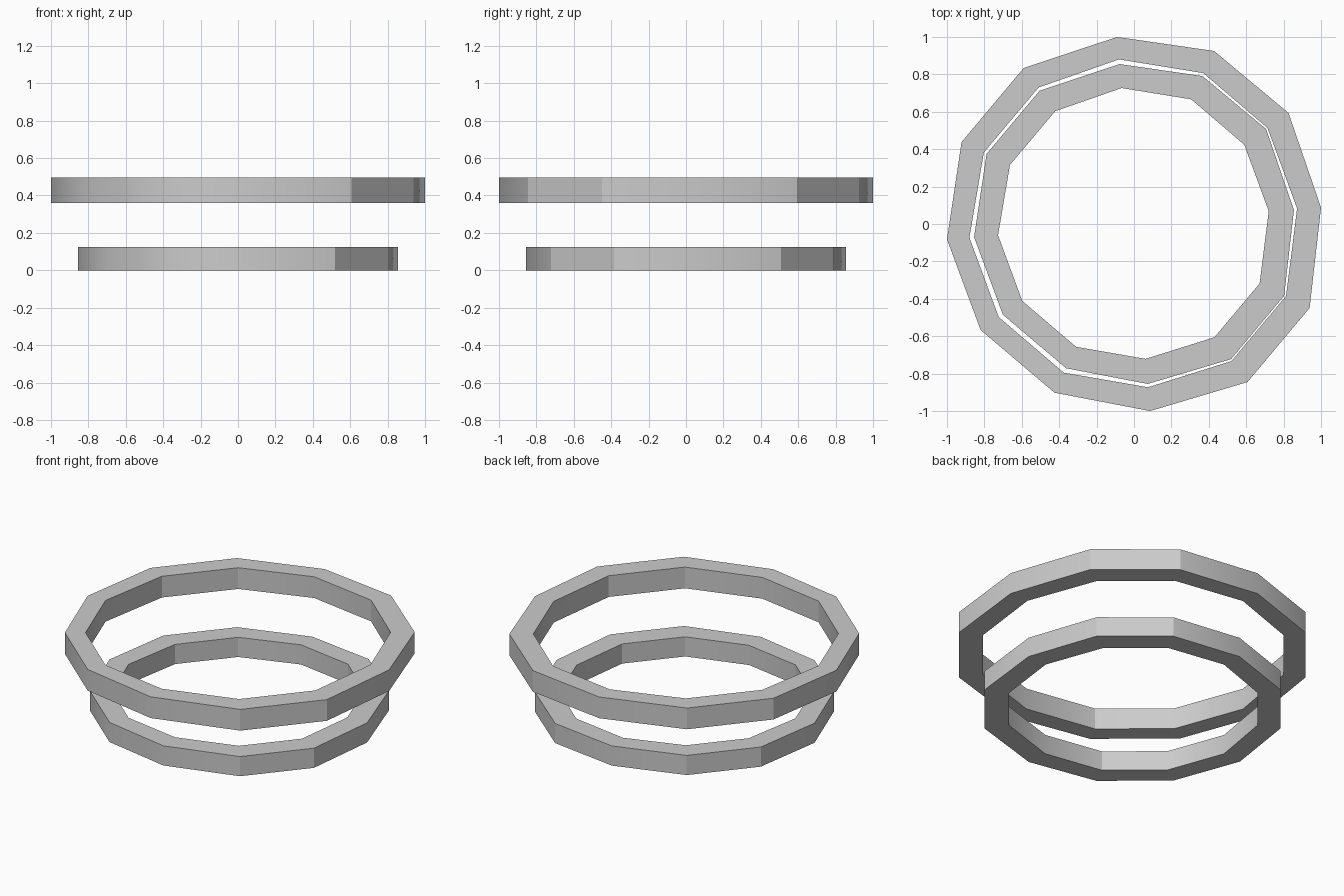
import bpy, bmesh, math

cube = bpy.data.objects.get("Cube")
if cube:
    bpy.data.objects.remove(cube, do_unlink=True)

grey = bpy.data.materials.new("plain grey")
grey.use_nodes = True
colour = (0.6, 0.6, 0.6, 1)
grey.diffuse_color = colour
grey.node_tree.nodes["Principled BSDF"].inputs["Base Color"].default_value = colour

# Slightly uneven twelve-sided outlines, clockwise from the back
OUTER = [(-.09, 1.0), (.428, .925), (.826, .594), (1.0, .088), (.939, -.449), (.607, -.845),
         (.086, -1.0), (-.425, -.902), (-.82, -.567), (-1.0, -.082), (-.922, .438), (-.59, .834)]
INNER = [(-.08, .88), (.37, .807), (.714, .513), (.872, .083), (.813, -.385), (.521, -.733),
         (.075, -.873), (-.375, -.795), (-.723, -.498), (-.88, -.073), (-.803, .382), (-.51, .73)]


def ring(name, outer_scale, inner_scale, z0, z1):
    """Twelve-sided band with upright inner and outer walls."""
    bm = bmesh.new()
    loops = [[bm.verts.new((x * s, y * s, z)) for x, y in pts]
             for pts, s, z in ((OUTER, outer_scale, z0), (OUTER, outer_scale, z1),
                               (INNER, inner_scale, z1), (INNER, inner_scale, z0))]
    for k in range(4):
        a, b = loops[k], loops[(k + 1) % 4]
        for i in range(12):
            j = (i + 1) % 12
            bm.faces.new((a[i], a[j], b[j], b[i]))
    bmesh.ops.recalc_face_normals(bm, faces=bm.faces)
    mesh = bpy.data.meshes.new(name)
    bm.to_mesh(mesh)
    bm.free()
    mesh.materials.append(grey)
    obj = bpy.data.objects.new(name, mesh)
    bpy.context.collection.objects.link(obj)
    # Smooth only the gentler corners
    bpy.ops.object.select_all(action='DESELECT')
    obj.select_set(True)
    bpy.context.view_layer.objects.active = obj
    bpy.ops.object.shade_smooth_by_angle(angle=math.radians(30))


ring("upper_ring", 1.0, 1.0, 0.36, 0.495)
ring("lower_ring", 0.855, 0.826, 0.0, 0.125)
